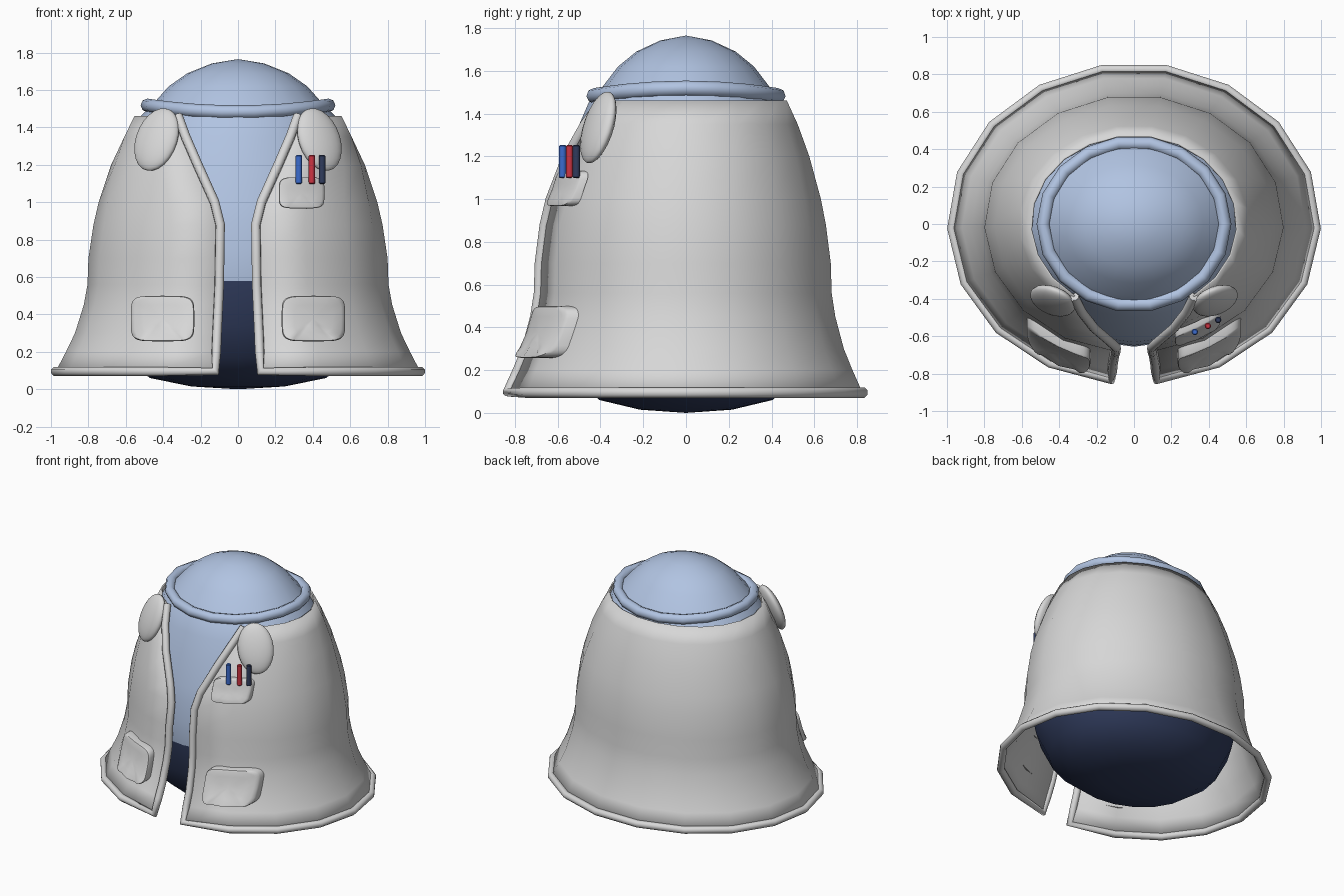
import bpy
import math
from math import sin, cos, asin, pi, radians, sqrt

cube = bpy.data.objects.get("Cube")
if cube:
    bpy.data.objects.remove(cube, do_unlink=True)

DEPTH = 0.86  # plan is an ellipse: y radius over x radius


def material(name, rgb):
    m = bpy.data.materials.new(name)
    m.use_nodes = True
    m.diffuse_color = (*rgb, 1)
    m.node_tree.nodes["Principled BSDF"].inputs["Base Color"].default_value = (*rgb, 1)
    return m


GREY = material("light grey", (0.68, 0.68, 0.68))
SKY = material("pale blue", (0.44, 0.55, 0.76))
NAVY = material("navy", (0.03, 0.045, 0.11))
BLUE = material("bright blue", (0.045, 0.15, 0.62))
RED = material("red", (0.62, 0.035, 0.055))


def smooth(ob, angle=40):
    bpy.ops.object.select_all(action="DESELECT")
    ob.select_set(True)
    bpy.context.view_layer.objects.active = ob
    bpy.ops.object.shade_smooth_by_angle(angle=radians(angle))


def mesh_object(name, verts, faces, mats):
    me = bpy.data.meshes.new(name)
    me.from_pydata(verts, [], faces)
    for m in mats:
        me.materials.append(m)
    ob = bpy.data.objects.new(name, me)
    bpy.context.collection.objects.link(ob)
    smooth(ob)
    return ob


def tube(name, points, radius, mat, closed=False):
    cu = bpy.data.curves.new(name, "CURVE")
    cu.dimensions = "3D"
    cu.bevel_depth = radius
    cu.bevel_resolution = 2
    cu.use_fill_caps = True
    sp = cu.splines.new("POLY")
    sp.points.add(len(points) - 1)
    for p, co in zip(sp.points, points):
        p.co = (*co, 1)
    sp.use_cyclic_u = closed
    cu.materials.append(mat)
    ob = bpy.data.objects.new(name, cu)
    bpy.context.collection.objects.link(ob)
    return ob


# Body: egg-shaped lathe, navy below the waist
profile = [(0.25, 0.015), (0.47, 0.06), (0.62, 0.17), (0.71, 0.34), (0.763, 0.58),
           (0.755, 0.75), (0.735, 0.9), (0.71, 1.0), (0.645, 1.2), (0.58, 1.35),
           (0.53, 1.45), (0.45, 1.53), (0.37, 1.62), (0.27, 1.69), (0.14, 1.742)]
SEG = 20
verts = [(r * sin(2 * pi * j / SEG), -r * DEPTH * cos(2 * pi * j / SEG), z)
         for r, z in profile for j in range(SEG)]
faces = [(i * SEG + j, i * SEG + (j + 1) % SEG, (i + 1) * SEG + (j + 1) % SEG, (i + 1) * SEG + j)
         for i in range(len(profile) - 1) for j in range(SEG)]
base, last = len(verts), (len(profile) - 1) * SEG
verts += [(0, 0, 0), (0, 0, 1.765)]
for j in range(SEG):
    k = (j + 1) % SEG
    faces += [(k, j, base), (last + j, last + k, base + 1)]
body = mesh_object("body", verts, faces, [SKY, NAVY])
for p in body.data.polygons:
    p.material_index = 1 if p.center.z < 0.57 else 0

# Neck ring: a slightly saddle-shaped hoop
hoop = [2 * pi * k / 18 for k in range(18)]
tube("neck_ring", [(0.485 * cos(a), 0.437 * sin(a), 1.5 + 0.018 * cos(2 * a)) for a in hoop],
     0.036, SKY, closed=True)

# Coat: open flared shell; rows are height, half width, half gap at the front
ROWS = [(0.095, 0.975, 0.12), (0.2, 0.92, 0.116), (0.3, 0.872, 0.112), (0.45, 0.825, 0.105),
        (0.56, 0.805, 0.1), (0.7, 0.80, 0.098), (0.88, 0.773, 0.095), (1.0, 0.745, 0.125),
        (1.2, 0.68, 0.215), (1.35, 0.615, 0.28), (1.46, 0.555, 0.32)]
N = 17


def coat_row(z, rx, gap):
    start = asin(gap / rx)
    angles = [start + (2 * pi - 2 * start) * j / N for j in range(N + 1)]
    return [(rx * sin(a), -rx * DEPTH * cos(a), z) for a in angles]


grid = [coat_row(*row) for row in ROWS]
W = N + 1
coat = mesh_object("coat", [v for row in grid for v in row],
                   [(i * W + j, i * W + j + 1, (i + 1) * W + j + 1, (i + 1) * W + j)
                    for i in range(len(grid) - 1) for j in range(N)], [GREY])
shell = coat.modifiers.new("thickness", "SOLIDIFY")
shell.thickness = 0.01
shell.offset = -1

# Piping: down one front edge, around the hem and up the other edge
left_edge = [row[0] for row in grid]
right_edge = [row[-1] for row in grid]
tube("coat_piping", left_edge[::-1] + grid[0][1:-1] + right_edge, 0.026, GREY)


def coat_y(x, z):
    """Front surface of the coat at x and z."""
    for (z0, r0, _), (z1, r1, _) in zip(ROWS, ROWS[1:]):
        if z <= z1:
            break
    rx = r0 + (r1 - r0) * (z - z0) / (z1 - z0)
    return -DEPTH * sqrt(rx * rx - x * x)


# Pockets: rounded pillows that follow the coat, gathered at the bottom
def pocket(name, cx, cz, hx, hz, depth, wave):
    rings = [(0.3, 1), (0.6, 1), (0.88, 1), (0.97, 0.92), (1, 0.7), (1, -0.3)]
    seg = 32

    def point(u, v, d):
        x, z = cx + hx * u, cz + hz * v
        low = max(0, -v)
        off = d * depth * (1 + 0.4 * low)
        if d > 0:
            off += wave * low * cos(9 * u)
        return (x, coat_y(x, z) - off, z)

    def squared(t):
        return math.copysign(abs(t) ** 0.4, t)

    vs = [point(0, 0, 1)]
    for r, d in rings:
        for j in range(seg):
            a = 2 * pi * j / seg
            vs.append(point(r * squared(cos(a)), r * squared(sin(a)), d))
    fs = []
    for j in range(seg):
        k = (j + 1) % seg
        fs.append((0, 1 + j, 1 + k))
        for i in range(len(rings) - 1):
            a, b = 1 + i * seg, 1 + (i + 1) * seg
            fs.append((a + j, b + j, b + k, a + k))
    mesh_object(name, vs, fs, [GREY])


# Collar flaps: flattened ovals beside the neck opening
def collar_flap(name, side):
    bpy.ops.mesh.primitive_uv_sphere_add(segments=20, ring_count=12, radius=1,
                                         location=(0.435 * side, -0.41, 1.335))
    ob = bpy.context.object
    ob.name = name
    ob.scale = (0.125, 0.05, 0.178)
    ob.rotation_euler = (radians(-20), radians(-8) * side, radians(30) * side)
    ob.data.materials.append(GREY)
    smooth(ob)


for side, label in ((1, "left"), (-1, "right")):
    pocket(label + "_hip_pocket", 0.403 * side, 0.378, 0.17, 0.122, 0.05, 0.012)
    collar_flap(label + "_collar_flap", side)
pocket("chest_pocket", 0.34, 1.05, 0.122, 0.083, 0.03, 0.003)

# Pens standing in the chest pocket
for name, x, y, mat in (("blue_pen", 0.325, -0.577, BLUE), ("red_pen", 0.395, -0.545, RED),
                        ("navy_pen", 0.45, -0.513, NAVY)):
    bpy.ops.mesh.primitive_cylinder_add(vertices=12, radius=0.017, depth=0.155,
                                        location=(x, y, 1.175))
    pen = bpy.context.object
    pen.name = name
    pen.data.materials.append(mat)
    bevel = pen.modifiers.new("soft_ends", "BEVEL")
    bevel.width = 0.005
    smooth(pen)
